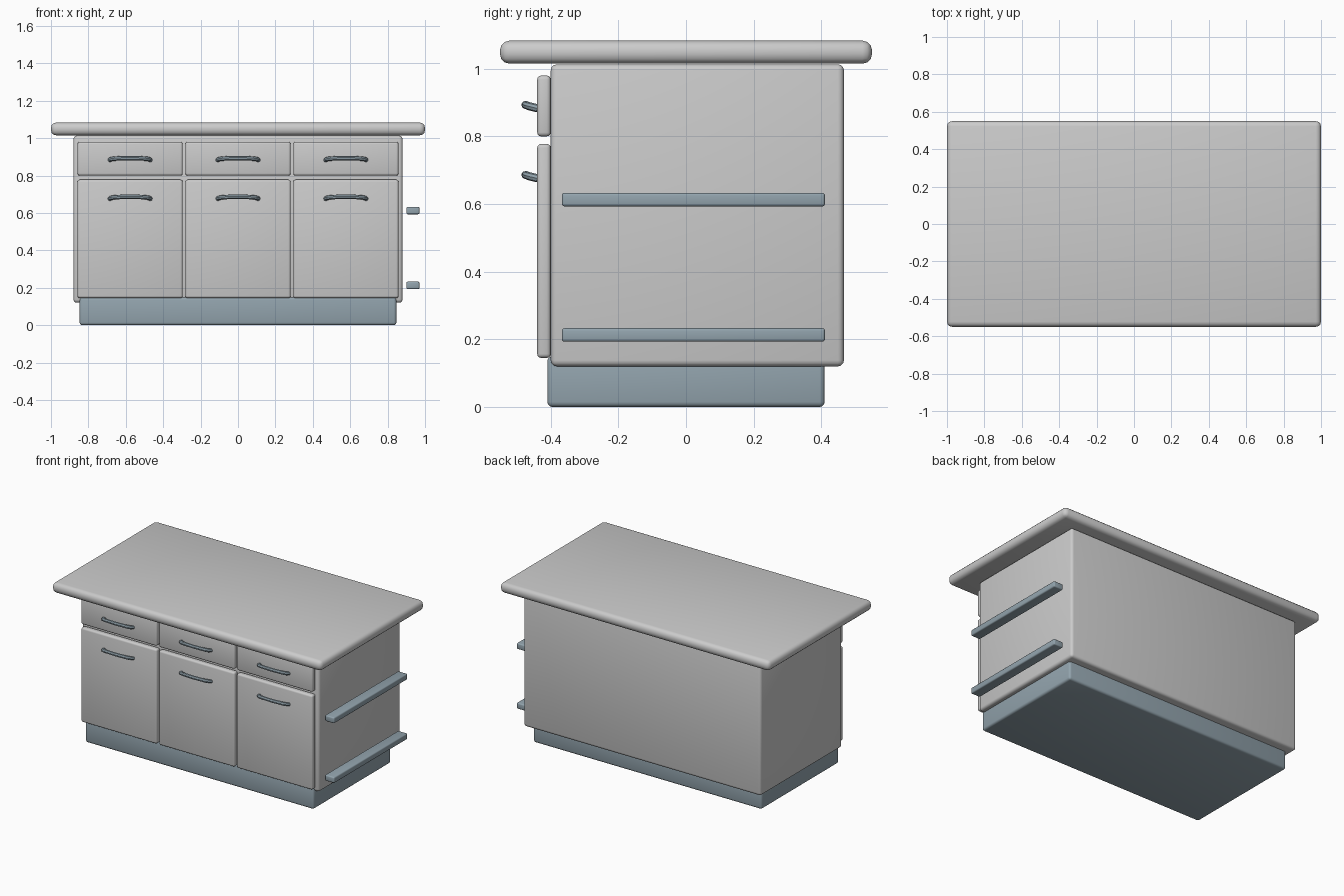
import bpy
from math import radians

if "Cube" in bpy.data.objects:
    bpy.data.objects.remove(bpy.data.objects["Cube"])

steel = bpy.data.materials.new("steel_blue")
steel.diffuse_color = (0.29, 0.37, 0.42, 1)
steel.use_nodes = True
steel.node_tree.nodes["Principled BSDF"].inputs["Base Color"].default_value = steel.diffuse_color


def finish(obj, name, mat=None):
    obj.name = name
    if mat:
        obj.data.materials.append(mat)
    bpy.ops.object.shade_smooth_by_angle(angle=radians(40))


def box(name, x, y, z, bevel, mat=None):
    """Rounded box given as (min, max) ranges."""
    bpy.ops.mesh.primitive_cube_add(size=1, location=[sum(r) / 2 for r in (x, y, z)])
    obj = bpy.context.object
    obj.scale = [r[1] - r[0] for r in (x, y, z)]
    bpy.ops.object.transform_apply(location=False, rotation=False, scale=True)
    mod = obj.modifiers.new("round", "BEVEL")
    mod.width, mod.segments = bevel, 3
    bpy.ops.object.modifier_apply(modifier=mod.name)
    finish(obj, name, mat)


def handle(name, x, z):
    """Bowed pull handle, tilted slightly upward."""
    half = [(-0.108, -0.438, -0.007), (-0.104, -0.455, -0.003),
            (-0.088, -0.466, 0), (-0.045, -0.473, 0.003)]
    pts = half + [(0, -0.475, 0.003)] + [(-a, b, c) for a, b, c in reversed(half)]
    curve = bpy.data.curves.new(name, "CURVE")
    curve.dimensions = "3D"
    curve.bevel_depth, curve.bevel_resolution, curve.use_fill_caps = 0.012, 2, True
    spline = curve.splines.new("POLY")
    spline.points.add(len(pts) - 1)
    for p, (a, b, c) in zip(spline.points, pts):
        p.co = (x + a, b, z + c, 1)
    obj = bpy.data.objects.new(name, curve)
    bpy.context.collection.objects.link(obj)
    bpy.ops.object.select_all(action="DESELECT")
    obj.select_set(True)
    bpy.context.view_layer.objects.active = obj
    bpy.ops.object.convert(target="MESH")
    finish(bpy.context.object, name, steel)


# Main carcass
box("plinth", (-0.847, 0.847), (-0.41, 0.41), (0, 0.15), 0.015, steel)
box("cabinet_body", (-0.88, 0.88), (-0.40, 0.467), (0.12, 1.013), 0.018)
box("countertop", (-1, 1), (-0.55, 0.55), (1.015, 1.083), 0.028)

# Three bays, each with a drawer above a door
for i, x in enumerate((-0.577, 0, 0.577), 1):
    span = (x - 0.281, x + 0.281)
    box(f"door_{i}", span, (-0.44, -0.40), (0.145, 0.778), 0.012)
    box(f"drawer_{i}", span, (-0.44, -0.40), (0.80, 0.98), 0.012)
    handle(f"door_handle_{i}", x, 0.683)
    handle(f"drawer_handle_{i}", x, 0.89)

# Rails on the right side
for name, z in (("lower_rail", 0.213), ("upper_rail", 0.613)):
    box(name, (0.90, 0.97), (-0.367, 0.411), (z - 0.02, z + 0.02), 0.008, steel)
